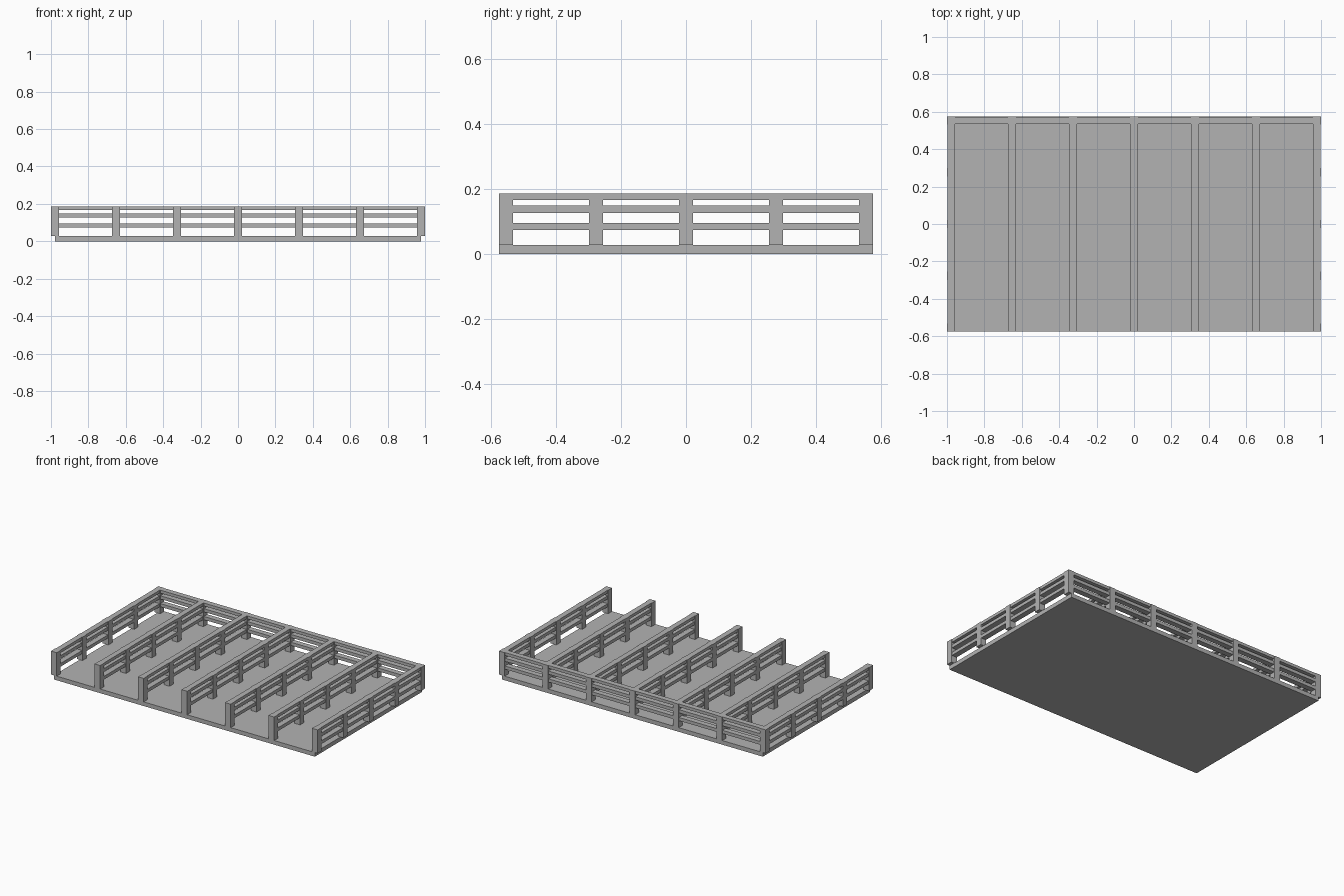
import bpy

cube = bpy.data.objects.get("Cube")
if cube:
    bpy.data.objects.remove(cube, do_unlink=True)

grey = bpy.data.materials.new("plain grey")
grey.use_nodes = True
colour = (0.45, 0.45, 0.45, 1)
grey.diffuse_color = colour
grey.node_tree.nodes["Principled BSDF"].inputs["Base Color"].default_value = colour

HALF_X, HALF_Y = 1.0, 0.575
FLOOR, TOP = 0.028, 0.187
POST, RAIL = 0.043, 0.037          # square post side, rail thickness
BAYS, SPANS = 6, 4                 # pens along x, fence spans along y
RAIL_HEIGHTS = [(0.074, 0.096), (0.127, 0.149), (0.167, TOP)]


def box(name, x, y, z):
    """Box from (min, max) pairs."""
    bpy.ops.mesh.primitive_cube_add(size=1, location=[sum(p) / 2 for p in (x, y, z)])
    obj = bpy.context.object
    obj.name = name
    obj.scale = [p[1] - p[0] for p in (x, y, z)]
    bpy.ops.object.transform_apply(location=False, rotation=False, scale=True)
    obj.data.materials.append(grey)
    return obj


def around(centre, width):
    return centre - width / 2, centre + width / 2


post_x = HALF_X - POST / 2
post_y = HALF_Y - POST / 2
xs = [-post_x + 2 * post_x * i / BAYS for i in range(BAYS + 1)]
ys = [-post_y + 2 * post_y * i / SPANS for i in range(SPANS + 1)]

# Floor slab reaches the centre line of the outer posts
box("floor", (-post_x, post_x), (-HALF_Y, HALF_Y), (0, FLOOR))

# Side fences and dividers: posts, with rails filling the gaps between them
for x in xs:
    for y in ys:
        box("post", around(x, POST), around(y, POST), (FLOOR, TOP))
    for y0, y1 in zip(ys, ys[1:]):
        for z in RAIL_HEIGHTS:
            box("divider_rail", around(x, RAIL), (y0 + POST / 2, y1 - POST / 2), z)

# Back fence rails between the rearmost posts
for x0, x1 in zip(xs, xs[1:]):
    for z in RAIL_HEIGHTS:
        box("back_rail", (x0 + POST / 2, x1 - POST / 2), around(post_y, RAIL), z)
